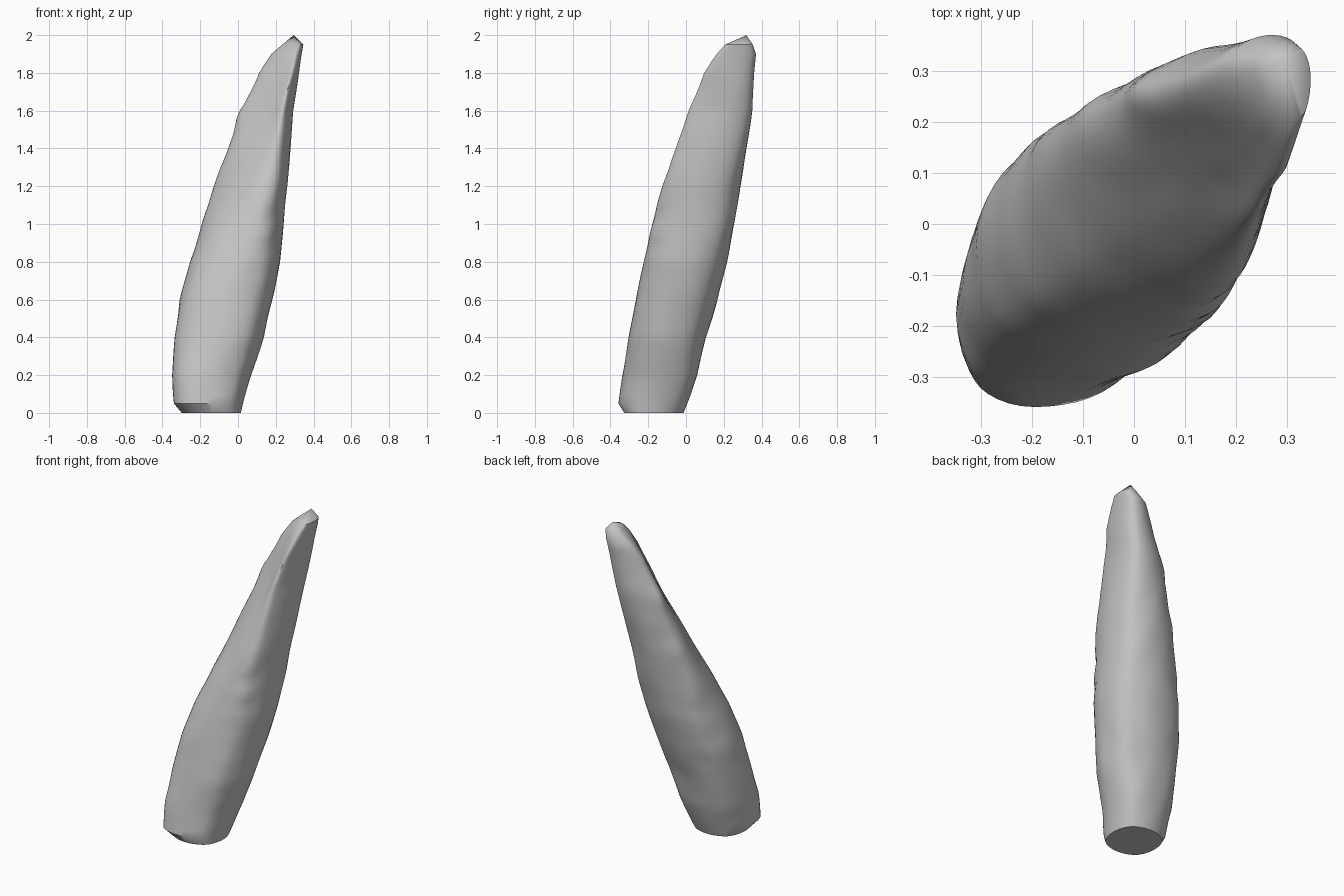
import bpy, bmesh, math
from mathutils import Vector, noise

cube = bpy.data.objects.get("Cube")
if cube:
    bpy.data.objects.remove(cube)

# Sections up the shard. The shard leans along the x = y diagonal:
# z, centre along the lean, centre across it, half depth, half width, side setback, twist
SECTIONS = [
    (0, -.22, -.02, .165, .165, 0, 0),
    (.05, -.235, -.015, .205, .18, 0, 0),
    (.2, -.195, 0, .23, .2, 0, -.01),
    (.4, -.14, 0, .235, .228, 0, -.03),
    (.6, -.075, .01, .245, .24, .01, -.03),
    (.8, -.005, .01, .24, .245, .02, -.02),
    (1, .07, .01, .215, .235, .05, 0),
    (1.2, .145, .005, .18, .225, .07, .015),
    (1.4, .22, .01, .15, .2, .08, .03),
    (1.6, .3, .01, .12, .165, .1, .04),
    (1.8, .36, -.005, .095, .125, .07, .04),
    (1.9, .395, 0, .08, .1, .04, .03),
    (1.95, .415, -.01, .06, .07, .02, .02),
]
TIP = (.295, .32, 2)
SIDES = 48
STEP = .04
LEAN = Vector((1, 1, 0)).normalized()
ACROSS = Vector((-1, 1, 0)).normalized()


def pinch(value):
    """Pull a sine or cosine in, so a round section gains four soft corners."""
    return math.copysign(abs(value) ** 1.15, value)


def ring_points(section):
    """One closed section: blunt ridge at the back, flatter face at the front."""
    z, along, across, depth, width, setback, twist = section
    centre = LEAN * along + ACROSS * across + Vector((0, 0, z))
    fade = min(1, z / .1, (2 - z) / .2)
    points = []
    for i in range(SIDES):
        t = math.tau * i / SIDES
        c, s = pinch(math.cos(t)), pinch(math.sin(t))
        out = LEAN * (depth * c - setback * s * s) + ACROSS * (width * s + twist * c)
        p = centre + out
        soft = noise.noise(Vector((p.x * 9, p.y * 9, z * 4)))
        crag = noise.noise(Vector((p.x * 6, p.y * 6, z * 12)))
        edge = s ** 8 * min(1, z)
        points.append(p + out.normalized() * fade * (.006 * soft + .01 * edge * crag))
    return points


# Shard body: stacked rings, flat base and pointed tip
bm = bmesh.new()
rings = []
for low, high in zip(SECTIONS, SECTIONS[1:]):
    steps = max(1, round((high[0] - low[0]) / STEP))
    for k in range(steps):
        section = [a + (b - a) * k / steps for a, b in zip(low, high)]
        rings.append([bm.verts.new(p) for p in ring_points(section)])
rings.append([bm.verts.new(p) for p in ring_points(SECTIONS[-1])])

for lower, upper in zip(rings, rings[1:]):
    for i in range(SIDES):
        j = (i + 1) % SIDES
        bm.faces.new((lower[i], lower[j], upper[j], upper[i]))
bm.faces.new(rings[0][::-1])
tip = bm.verts.new(TIP)
for i in range(SIDES):
    bm.faces.new((rings[-1][i], rings[-1][(i + 1) % SIDES], tip))

# Soften the seams between sections, leaving base and tip crisp
middle = [v for ring in rings[4:-3] for v in ring]
bmesh.ops.smooth_vert(bm, verts=middle, factor=.3,
                      use_axis_x=True, use_axis_y=True, use_axis_z=True)
bmesh.ops.recalc_face_normals(bm, faces=bm.faces)

mesh = bpy.data.meshes.new("stone_shard")
bm.to_mesh(mesh)
bm.free()
shard = bpy.data.objects.new("stone_shard", mesh)
bpy.context.collection.objects.link(shard)

# Plain grey stone
grey = (.55, .55, .55, 1)
stone = bpy.data.materials.new("grey_stone")
stone.use_nodes = True
stone.diffuse_color = grey
for node in stone.node_tree.nodes:
    if node.type == 'BSDF_PRINCIPLED':
        node.inputs["Base Color"].default_value = grey
mesh.materials.append(stone)

bpy.ops.object.select_all(action='DESELECT')
shard.select_set(True)
bpy.context.view_layer.objects.active = shard
bpy.ops.object.shade_smooth_by_angle(angle=math.radians(35))
